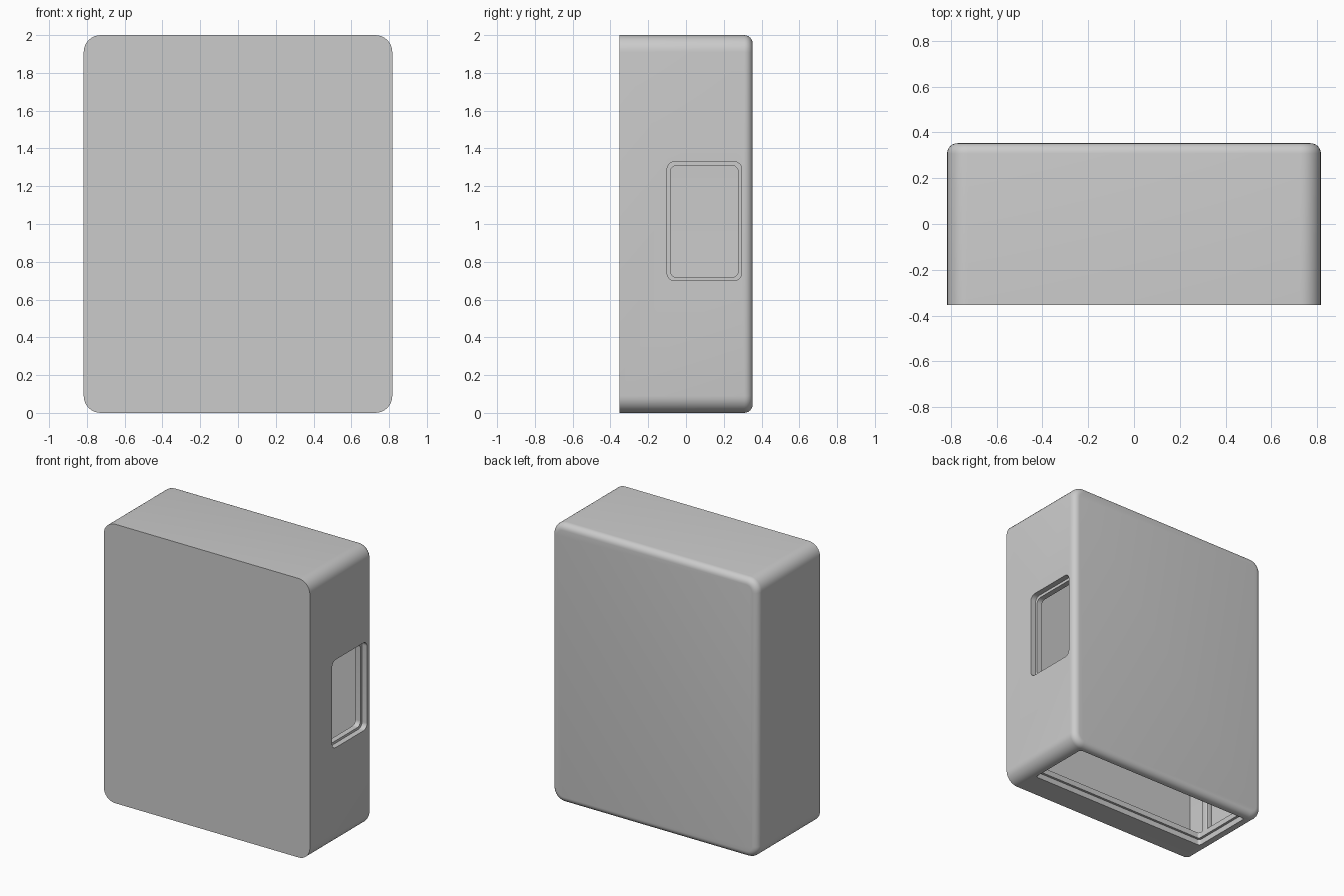
import bpy
import bmesh
from math import cos, sin, pi, radians
from mathutils import Vector

if "Cube" in bpy.data.objects:
    bpy.data.objects.remove(bpy.data.objects["Cube"])

grey = bpy.data.materials.new("light grey plastic")
grey.use_nodes = True
GREY = (0.6, 0.6, 0.6, 1)
grey.diffuse_color = GREY
grey.node_tree.nodes["Principled BSDF"].inputs["Base Color"].default_value = GREY


def rounded_block(name, low, high, axis, radius, end_bevel=0, steps=8):
    """Box from low to high with its four edges along the axis rounded."""
    low, high = Vector(low), Vector(high)
    u, v = [i for i in range(3) if i != axis]
    bm = bmesh.new()
    ring = []
    corners = [(high[u], high[v], -1, -1), (low[u], high[v], 1, -1),
               (low[u], low[v], 1, 1), (high[u], low[v], -1, 1)]
    for quarter, (cu, cv, su, sv) in enumerate(corners):
        for i in range(steps + 1):
            a = (quarter + i / steps) * pi / 2
            p = Vector(low)
            p[u] = cu + radius * (su + cos(a))
            p[v] = cv + radius * (sv + sin(a))
            ring.append(bm.verts.new(p))
    base = bm.faces.new(ring)
    grown = bmesh.ops.extrude_face_region(bm, geom=[base], use_keep_orig=True)["geom"]
    shift = Vector((0, 0, 0))
    shift[axis] = high[axis] - low[axis]
    bmesh.ops.translate(bm, vec=shift,
                        verts=[g for g in grown if isinstance(g, bmesh.types.BMVert)])
    if end_bevel:
        edges = [e for e in bm.edges
                 if all(abs(w.co[axis] - high[axis]) < 1e-5 for w in e.verts)]
        bmesh.ops.bevel(bm, geom=edges, offset=end_bevel, segments=6,
                        profile=0.5, affect='EDGES')
    bmesh.ops.recalc_face_normals(bm, faces=bm.faces)
    mesh = bpy.data.meshes.new(name)
    bm.to_mesh(mesh)
    bm.free()
    mesh.materials.append(grey)
    obj = bpy.data.objects.new(name, mesh)
    bpy.context.collection.objects.link(obj)
    return obj


def select_only(obj):
    bpy.ops.object.select_all(action='DESELECT')
    obj.select_set(True)
    bpy.context.view_layer.objects.active = obj


def cut(target, cutter):
    mod = target.modifiers.new("cut", 'BOOLEAN')
    mod.operation = 'DIFFERENCE'
    mod.solver = 'EXACT'
    mod.object = cutter
    select_only(target)
    bpy.ops.object.modifier_apply(modifier=mod.name)
    bpy.data.objects.remove(cutter)


W, D = 0.817, 0.353   # half width and half depth
X, Y, Z = range(3)

# Hollow case: sharp front rim, softly rounded back rim
case = rounded_block("case", (-W, -D, 0), (W, D, 2), Y, 0.09, end_bevel=0.045)
cut(case, rounded_block("cavity", (-W + .08, -D + .06, .08), (W - .08, D - .05, 1.92), Y, 0.03))

# Side window with a stepped rim
cut(case, rounded_block("window_step", (W - .04, -.10, .70), (W + .1, .295, 1.33), X, 0.04))
cut(case, rounded_block("window_hole", (W - .2, -.083, .717), (W + .1, .277, 1.31), X, 0.035))

# Long bottom opening with a stepped rim
cut(case, rounded_block("bottom_step", (-.715, -.17, -.1), (.715, .295, .04), Z, 0.02))
cut(case, rounded_block("bottom_hole", (-.697, -.153, -.1), (.697, .277, .2), Z, 0.015))

# Slim rails up the inner side walls
rails = []
for side, x in (("left", W - .095), ("right", -W + .095)):
    rails.append(rounded_block(side + "_rail", (x - .025, -.13, .07),
                               (x + .025, -.07, .65), Z, 0.008, steps=3))

for obj in [case] + rails:
    select_only(obj)
    bpy.ops.object.shade_smooth_by_angle(angle=radians(30))
